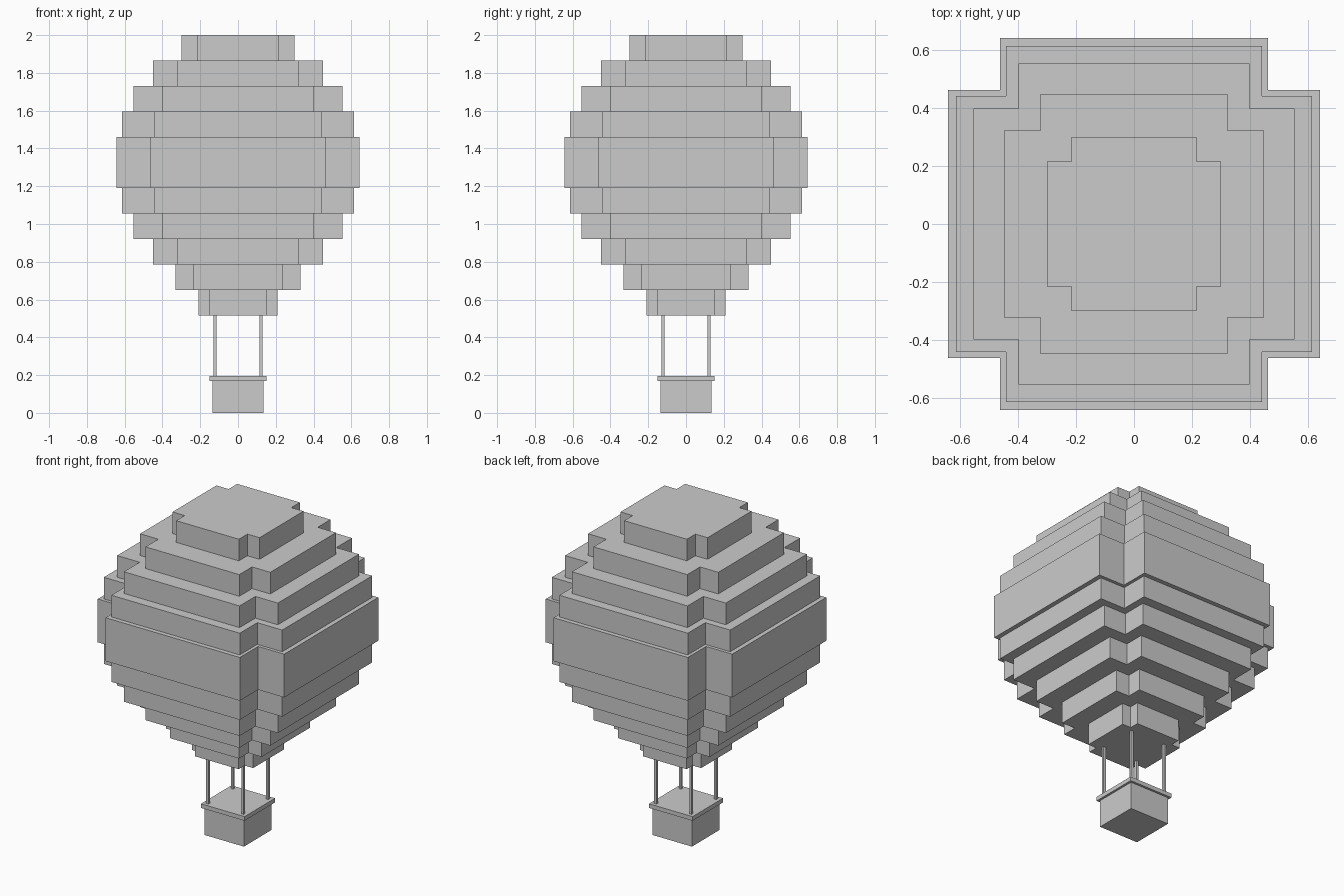
import bpy, bmesh

if "Cube" in bpy.data.objects:
    bpy.data.objects.remove(bpy.data.objects["Cube"])


def prism(name, outline, z0, z1):
    """Extrude a flat counter-clockwise outline from z0 to z1."""
    mesh = bpy.data.meshes.new(name)
    bm = bmesh.new()
    face = bm.faces.new([bm.verts.new((x, y, z0)) for x, y in outline])
    top = bmesh.ops.extrude_face_region(bm, geom=[face], use_keep_orig=True)["geom"]
    bmesh.ops.translate(bm, vec=(0, 0, z1 - z0),
                        verts=[v for v in top if isinstance(v, bmesh.types.BMVert)])
    bmesh.ops.recalc_face_normals(bm, faces=bm.faces)
    bm.to_mesh(mesh)
    bm.free()
    obj = bpy.data.objects.new(name, mesh)
    bpy.context.collection.objects.link(obj)
    return obj


def square(h, cx=0, cy=0):
    return [(cx - h, cy - h), (cx + h, cy - h), (cx + h, cy + h), (cx - h, cy + h)]


def cross(r):
    """Square of half width r with notched corners."""
    n = r * 0.72
    quarter = [(r, -n), (r, n), (n, n)]
    points = []
    for _ in range(4):
        points += quarter
        quarter = [(-y, x) for x, y in quarter]
    return points


# Basket and rim
prism("basket", square(0.136), 0, 0.17)
prism("basket_rim", square(0.15), 0.17, 0.196)

# Ropes at the four corners
for sx in (-1, 1):
    for sy in (-1, 1):
        prism("rope", square(0.008, sx * 0.121, sy * 0.121), 0.196, 0.515)

# Stepped envelope: half width and height in steps, bottom to top
step = 0.135
z = 0.515
for r, count in [(0.21, 1), (0.33, 1), (0.449, 1), (0.554, 1), (0.615, 1), (0.643, 2),
                 (0.615, 1), (0.554, 1), (0.449, 1), (0.30, 1)]:
    prism("envelope_layer", cross(r), z, z + step * count)
    z += step * count
